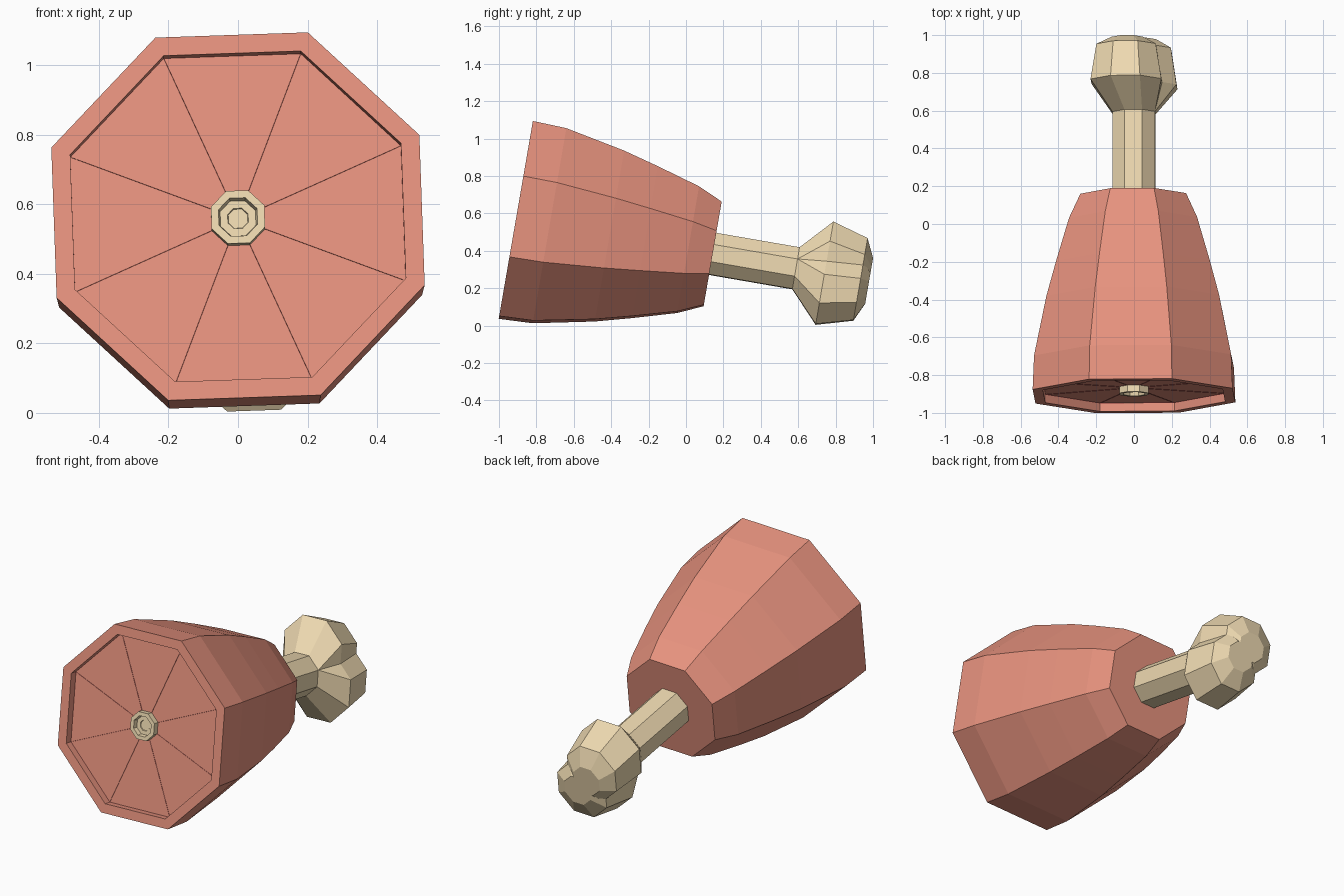
import bpy, bmesh, math
from mathutils import Matrix, Vector

if "Cube" in bpy.data.objects:
    bpy.data.objects.remove(bpy.data.objects["Cube"])

# Shared frame: local x = across, local y = up in the slice, local z = depth along the tilted axis
TILT, ROLL = math.radians(9.8), math.radians(2)
across = Vector((1, 0, 0))
up = Vector((0, math.sin(TILT), math.cos(TILT)))
axis = Vector((0, math.cos(TILT), -math.sin(TILT)))
FRAME = Matrix((across, up, axis)).transposed().to_4x4()
FRAME.translation = (0, -0.91, 0.565)


def material(name, rgb):
    m = bpy.data.materials.new(name)
    m.diffuse_color = (*rgb, 1)
    m.use_nodes = True
    m.node_tree.nodes["Principled BSDF"].inputs["Base Color"].default_value = m.diffuse_color
    return m


skin = material("skin", (0.80, 0.29, 0.21))
flesh = material("flesh", (0.73, 0.125, 0.125))
bone = material("bone", (0.86, 0.70, 0.44))


def loft(name, rings, mat, cap_start=True, cap_end=True, wedge_gap=0, wedge_height=0):
    """Octagonal loft; each ring is (depth, radius[, centre x, centre y])."""
    bm = bmesh.new()
    loops = []
    for depth, r, *c in rings:
        cx, cy = c or (0, 0)
        angles = [math.radians(22.5 + 45 * k) + ROLL for k in range(8)]
        loops.append([bm.verts.new((cx + r * math.cos(a), cy + r * math.sin(a), depth)) for a in angles])
    for a, b in zip(loops, loops[1:]):
        for k in range(8):
            j = (k + 1) % 8
            bm.faces.new((a[k], a[j], b[j], b[k]))
    if cap_start:
        bm.faces.new(loops[0][::-1])
    if cap_end:
        bm.faces.new(loops[-1])
    if wedge_gap:
        bm.normal_update()
        bmesh.ops.inset_individual(bm, faces=bm.faces[:], thickness=wedge_gap, depth=wedge_height)
    else:
        bmesh.ops.recalc_face_normals(bm, faces=bm.faces[:])
    me = bpy.data.meshes.new(name)
    bm.to_mesh(me)
    bm.free()
    me.materials.append(mat)
    ob = bpy.data.objects.new(name, me)
    ob.matrix_world = FRAME
    bpy.context.collection.objects.link(ob)
    return ob


# Outer skin with a recessed front rim
loft("skin", [(0.045, 0.515), (0, 0.515), (0, 0.573), (0.183, 0.565), (0.508, 0.495),
              (0.70, 0.44), (0.935, 0.367), (1.068, 0.303)], skin)

# Cut face: eight raised wedges separated by grooves
loft("cut_face", [(0.043, 0.515), (0.043, 0.06)], flesh, False, False, 0.005, 0.015)

# Hollow bone end in the middle of the cut face
loft("bone_end", [(0.06, 0.083), (0.01, 0.083), (0.01, 0.06), (0.035, 0.055),
                  (0.035, 0.032), (0.04, 0.03)], bone)

# Shank and the two knuckles, the second being the first turned half round
loft("bone_shank", [(1.04, 0.122), (1.55, 0.122)], bone)
for name, side in (("upper_knuckle", 1), ("lower_knuckle", -1)):
    loft(name, [(1.52, 0.122), (1.675, 0.203, -0.04 * side, 0.09 * side),
                (1.87, 0.17, -0.04 * side, 0.065 * side),
                (1.917, 0.09, -0.035 * side, 0.04 * side)], bone)
